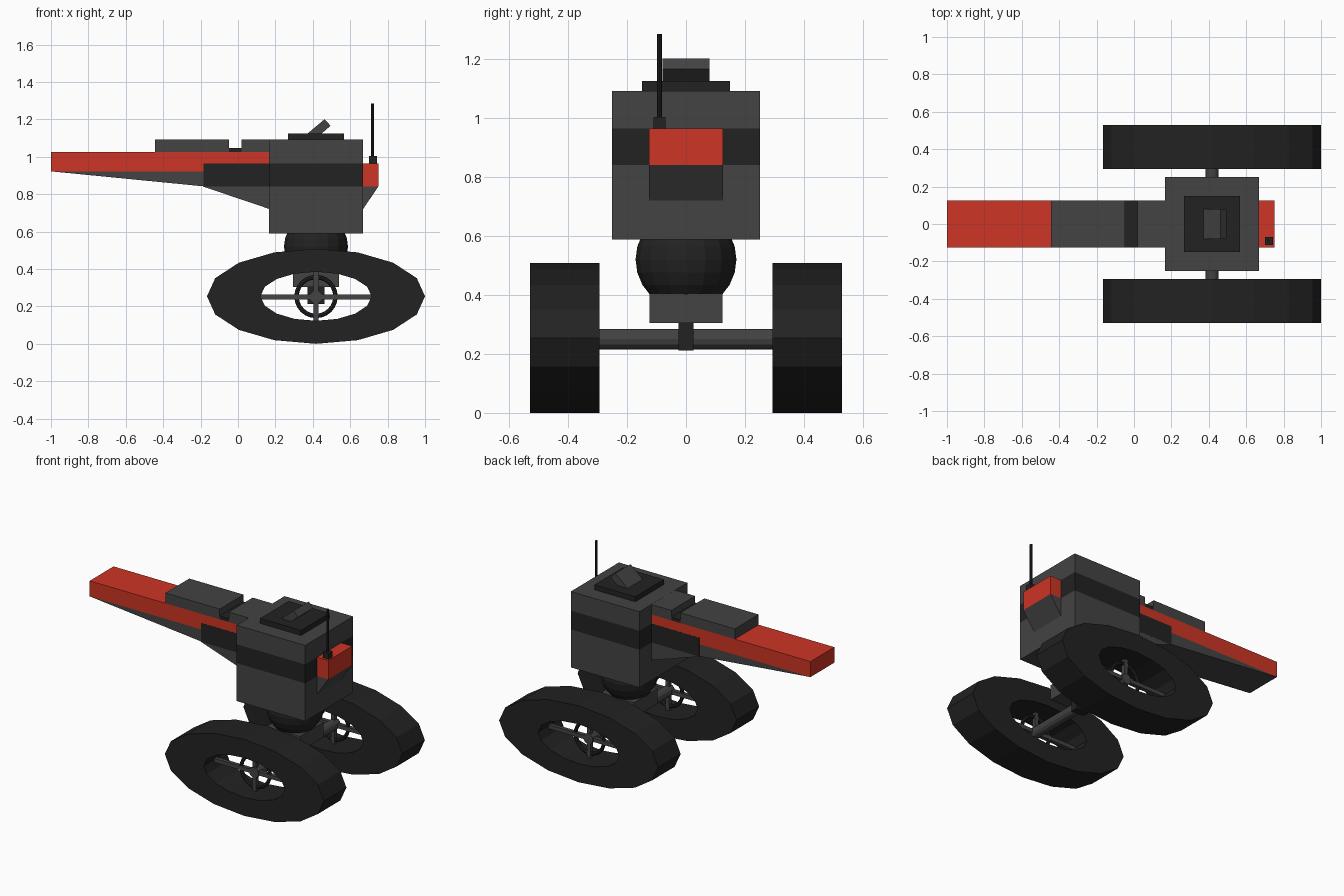
import bpy
import bmesh
from math import cos, sin, pi
from mathutils import Matrix, Vector

default = bpy.data.objects.get("Cube")
if default:
    bpy.data.objects.remove(default)


def material(name, color):
    m = bpy.data.materials.new(name)
    m.use_nodes = True
    m.diffuse_color = (*color, 1)
    m.node_tree.nodes["Principled BSDF"].inputs["Base Color"].default_value = (*color, 1)
    return m


GREY = material("mid grey", (0.056, 0.056, 0.056))
DARK = material("dark grey", (0.016, 0.016, 0.016))
RED = material("red", (0.61, 0.035, 0.018))


def finish(name, bm, *mats):
    bmesh.ops.recalc_face_normals(bm, faces=bm.faces)
    mesh = bpy.data.meshes.new(name)
    bm.to_mesh(mesh)
    bm.free()
    for m in mats:
        mesh.materials.append(m)
    obj = bpy.data.objects.new(name, mesh)
    bpy.context.collection.objects.link(obj)
    return obj


def prism(name, profile, half_width, mat, y=0):
    """Extrude an (x, z) profile along y."""
    bm = bmesh.new()
    face = bm.faces.new([bm.verts.new((x, y - half_width, z)) for x, z in profile])
    new = bmesh.ops.extrude_face_region(bm, geom=[face])["geom"]
    verts = [v for v in new if isinstance(v, bmesh.types.BMVert)]
    bmesh.ops.translate(bm, verts=verts, vec=(0, 2 * half_width, 0))
    return finish(name, bm, mat)


def box(name, x0, x1, z0, z1, half_width, mat, y=0):
    return prism(name, [(x0, z0), (x1, z0), (x1, z1), (x0, z1)], half_width, mat, y)


def cylinder(name, center, radius, length, mat, axis="Z", sides=12):
    bm = bmesh.new()
    turn = Matrix.Rotation(pi / 2, 4, "X") if axis == "Y" else Matrix()
    bmesh.ops.create_cone(bm, cap_ends=True, segments=sides, radius1=radius,
                          radius2=radius, depth=length,
                          matrix=Matrix.Translation(center) @ turn)
    return finish(name, bm, mat)


def revolved(name, cx, cz, profile, sides, mat):
    """Sweep (rx, rz, y) section points around the y axis."""
    bm = bmesh.new()
    rings = [[bm.verts.new((cx + rx * cos(2 * pi * i / sides), y,
                            cz + rz * sin(2 * pi * i / sides)))
              for rx, rz, y in profile] for i in range(sides)]
    n = len(profile)
    for i in range(sides):
        a, b = rings[i], rings[(i + 1) % sides]
        for j in range(n):
            k = (j + 1) % n
            bm.faces.new((a[j], b[j], b[k], a[k]))
    return finish(name, bm, mat)


# Main body with a dark band around its middle
BAND_LOW, BAND_HIGH = 0.84, 0.965
bm = bmesh.new()
bmesh.ops.create_cube(bm, size=0.503, matrix=Matrix.Translation((0.417, 0, 0.84)))
for z in (BAND_LOW, BAND_HIGH):
    bmesh.ops.bisect_plane(bm, geom=bm.verts[:] + bm.edges[:] + bm.faces[:],
                           plane_co=(0, 0, z), plane_no=(0, 0, 1))
for f in bm.faces:
    z = f.calc_center_median().z
    f.material_index = int(BAND_LOW < z < BAND_HIGH and abs(f.normal.z) < 0.5)
finish("body", bm, GREY, DARK)

# Long forward arm
box("arm_beam", -1, 0.17, 0.922, 1.025, 0.125, RED)
prism("arm_underside", [(-1, 0.922), (-0.185, 0.842), (-0.185, 0.922)], 0.125, GREY)
box("arm_band", -0.185, 0.17, BAND_LOW, BAND_HIGH, 0.1255, DARK)
prism("arm_brace", [(-0.185, 0.84), (0.17, 0.72), (0.17, 0.84)], 0.125, GREY)
box("arm_front_cover", -0.445, -0.047, 1.025, 1.093, 0.125, GREY)
box("arm_cover_joint", -0.047, 0.02, 1.025, 1.047, 0.125, DARK)
box("arm_rear_cover", 0.02, 0.17, 1.025, 1.091, 0.125, GREY)

# Tail block and its sloped support
box("tail_block", 0.665, 0.75, BAND_LOW, BAND_HIGH, 0.125, RED)
prism("tail_support", [(0.665, 0.84), (0.75, 0.84), (0.665, 0.715)], 0.125, GREY)

# Antenna
box("antenna_base", 0.7, 0.742, 0.96, 1.004, 0.021, DARK, -0.09)
cylinder("antenna_rod", (0.72, -0.09, 1.14), 0.008, 0.29, DARK, sides=8)

# Roof hatch with raised lid
box("hatch_plate", 0.267, 0.567, 1.09, 1.125, 0.15, DARK)
prism("hatch_lid", [(0.355, 1.11), (0.42, 1.1), (0.495, 1.166), (0.463, 1.201)],
      0.08, GREY)

# Swivel ball and chassis mount
bm = bmesh.new()
bmesh.ops.create_uvsphere(bm, u_segments=16, v_segments=12, radius=0.171,
                          matrix=Matrix.Translation((0.417, 0, 0.52)))
finish("swivel_ball", bm, DARK)
box("mount_block", 0.295, 0.54, 0.305, 0.405, 0.124, GREY)
box("mount_strut", 0.372, 0.462, 0.212, 0.306, 0.025, DARK)

# Axle and wheels
HUB_X, HUB_Z = 0.417, 0.25
cylinder("axle", (HUB_X, 0, HUB_Z), 0.035, 0.86, GREY, "Y")
for side, label in ((1, "back"), (-1, "front")):
    y = side * 0.411
    revolved(label + "_tyre", HUB_X, 0.254,
             [(rx, rz, y + dy) for rx, rz, dy in
              ((0.583, 0.254, -0.118), (0.583, 0.254, 0.118),
               (0.297, 0.131, 0.118), (0.297, 0.131, -0.118))], 16, DARK)
    box(label + "_spoke_across", HUB_X - 0.31, HUB_X + 0.31,
        HUB_Z - 0.013, HUB_Z + 0.013, 0.013, GREY, y)
    box(label + "_spoke_upright", HUB_X - 0.013, HUB_X + 0.013,
        0.115, 0.395, 0.013, GREY, y)
    tube = 0.012
    revolved(label + "_wheel_ring", HUB_X, HUB_Z + 0.003,
             [(0.104 + tube * cos(a), 0.104 + tube * cos(a), y + tube * sin(a))
              for a in (k * pi / 4 for k in range(8))], 24, DARK)
